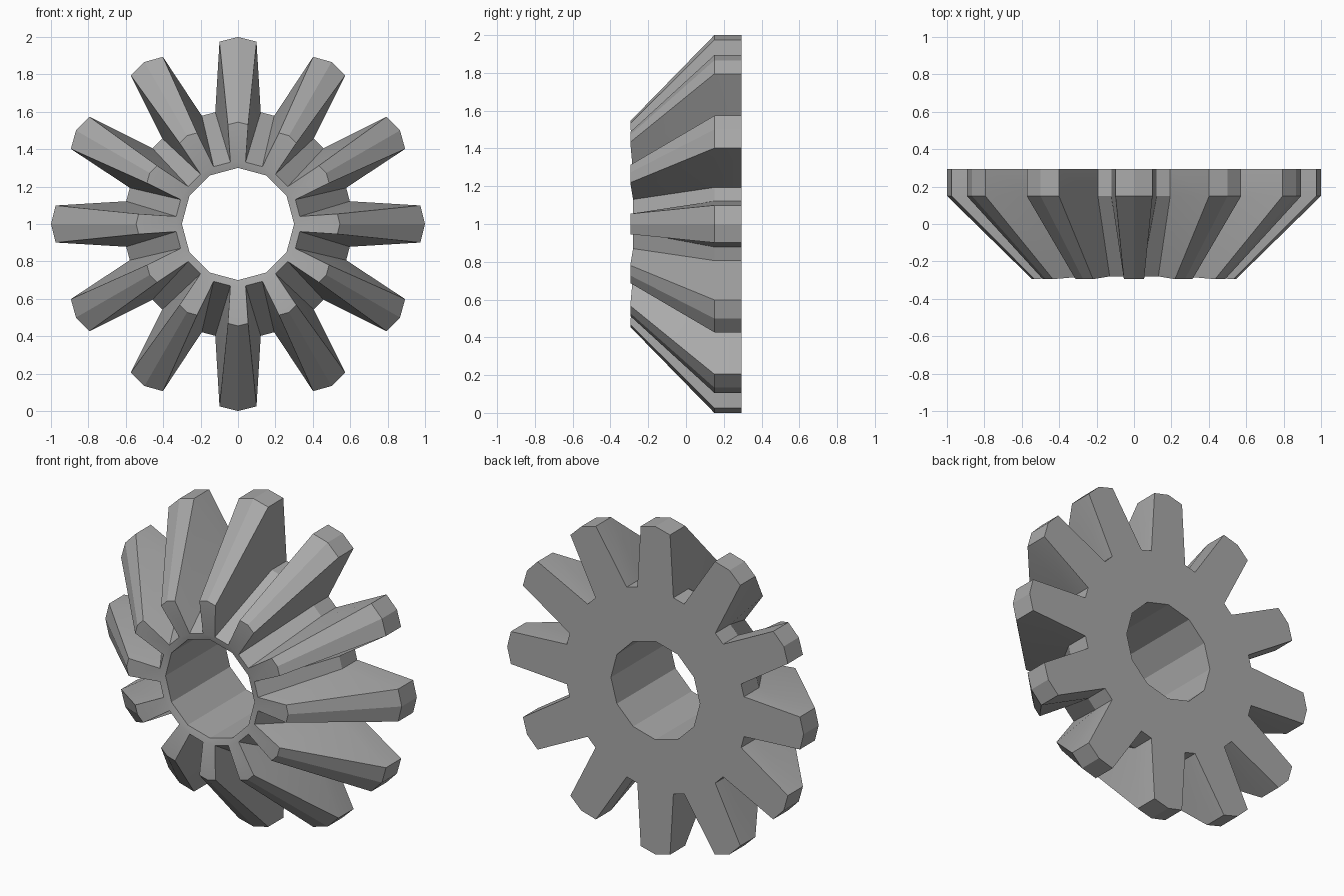
import bpy, bmesh
from math import sin, cos, radians

cube = bpy.data.objects.get("Cube")
if cube:
    bpy.data.objects.remove(cube)

TEETH = 12
STEP = 360 / TEETH
TAPER = 0.545          # front outline relative to back outline

# One plain grey metal
metal = bpy.data.materials.new("grey_metal")
metal.use_nodes = True
grey = (0.4, 0.4, 0.4, 1)
metal.diffuse_color = grey
metal.node_tree.nodes["Principled BSDF"].inputs["Base Color"].default_value = grey

bm = bmesh.new()


def ring(tooth_profile):
    """Repeat (angle, radius, depth) points of one tooth around the axis."""
    verts = []
    for i in range(TEETH):
        for angle, r, y in tooth_profile:
            a = radians(angle + i * STEP)
            verts.append(bm.verts.new((r * sin(a), y, 1 + r * cos(a))))
    return verts


def tooth(root_angle, root_r, root_y, scale, y):
    """Root, corner, crown, corner, root."""
    return [(-root_angle, root_r, root_y), (-5.8, 0.98 * scale, y), (0, scale, y),
            (5.8, 0.98 * scale, y), (root_angle, root_r, root_y)]


def bridge(a, b):
    n = len(a)
    for i in range(n):
        j = (i + 1) % n
        bm.faces.new((a[i], a[j], b[j], b[i]))


def cap(outline, hole):
    """Tooth end faces and valley faces down to the hole rim."""
    for i in range(TEETH):
        left, c1, top, c2, right = outline[i * 5:i * 5 + 5]
        next_left = outline[(i * 5 + 5) % len(outline)]
        bm.faces.new((left, c1, top, c2, right))
        bm.faces.new((hole[i], left, right))
        bm.faces.new((hole[i], right, next_left, hole[(i + 1) % TEETH]))


# Outlines: back face, end of the straight rim, tapered front
back = ring(tooth(11.5, 0.61, 0.295, 1, 0.295))
rim = ring(tooth(11.5, 0.61, 0.15, 1, 0.15))
front = ring(tooth(7, 0.333, -0.28, TAPER, -0.295))
hole_back = ring([(0, 0.3, 0.295)])
hole_front = ring([(0, 0.3, -0.27)])

# Skin
bridge(back, rim)
bridge(rim, front)
bridge(hole_front, hole_back)
cap(back, hole_back)
cap(front, hole_front)
bmesh.ops.recalc_face_normals(bm, faces=bm.faces[:])

mesh = bpy.data.meshes.new("bevel_gear")
bm.to_mesh(mesh)
bm.free()
mesh.materials.append(metal)
gear = bpy.data.objects.new("bevel_gear", mesh)
bpy.context.collection.objects.link(gear)

# Soften only the shallow creases
bpy.ops.object.select_all(action="DESELECT")
gear.select_set(True)
bpy.context.view_layer.objects.active = gear
bpy.ops.object.shade_smooth_by_angle(angle=radians(18))
